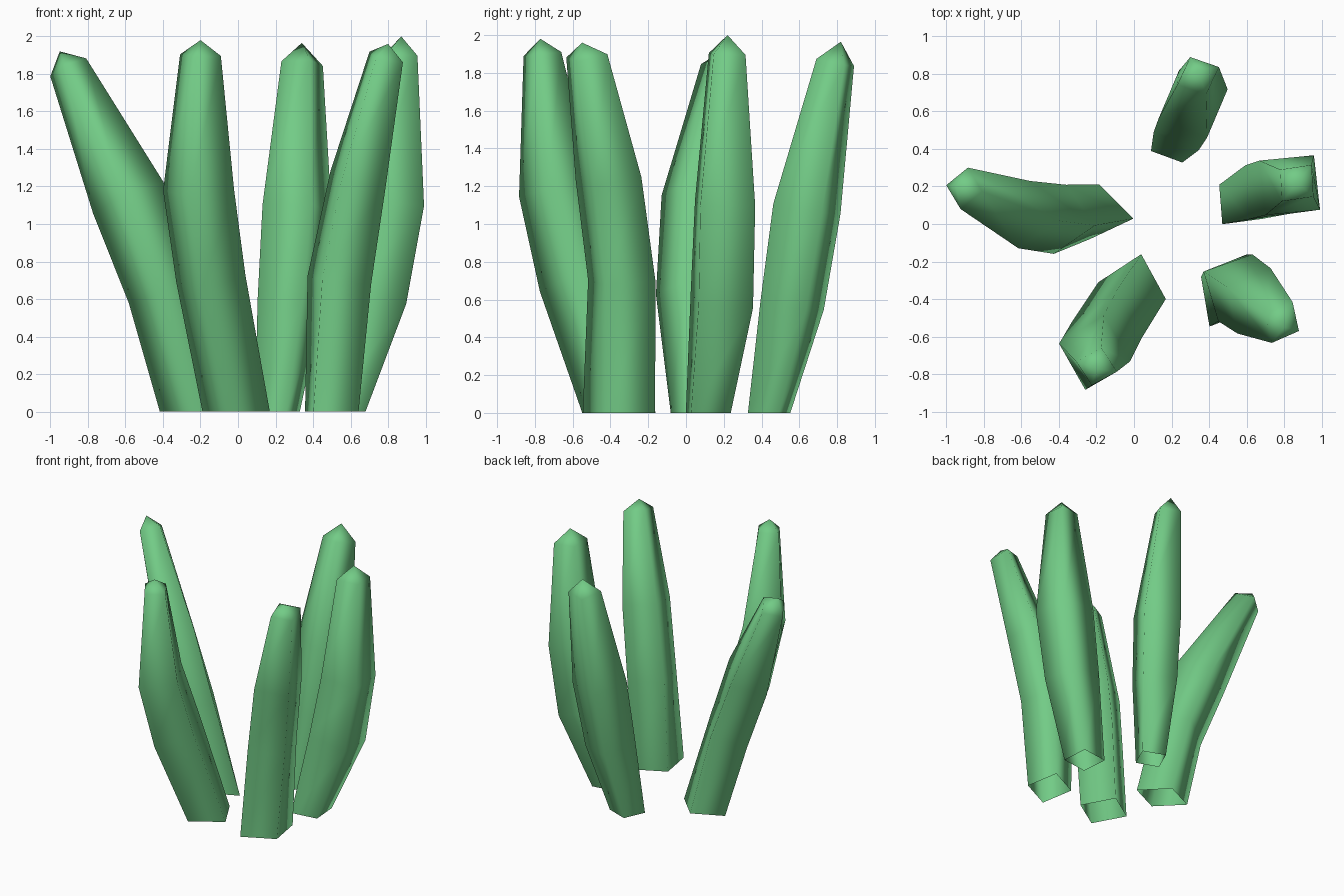
import bpy
from math import cos, sin, radians
from mathutils import Vector

green = bpy.data.materials.new("leaf green")
green.diffuse_color = (0.17, 0.60, 0.24, 1)


def leaf(name, angle, rings, tip):
    """Four-sided bent leaf: rings are (x, y, z, half diagonal 1, half diagonal 2)."""
    centres = [Vector(r[:3]) for r in rings] + [Vector(tip)]
    a = radians(angle)
    d1, d2 = Vector((cos(a), sin(a), 0)), Vector((-sin(a), cos(a), 0))
    verts, faces = [], []
    for i, r in enumerate(rings):
        t = centres[i + 1] - centres[max(i - 1, 0)]
        for off in (d1 * r[3], d2 * r[4], -d1 * r[3], -d2 * r[4]):
            p = centres[i] + off
            if i:  # tilt the ring square to the leaf's path, base stays flat
                p.z -= (off.x * t.x + off.y * t.y) / t.z
            verts.append(p)
    verts.append(centres[-1])
    for i in range(len(rings) - 1):
        for k in range(4):
            n = (k + 1) % 4
            faces.append((4 * i + k, 4 * i + n, 4 * i + 4 + n, 4 * i + 4 + k))
    last = 4 * (len(rings) - 1)
    for k in range(4):  # pointed cap
        faces.append((last + k, last + (k + 1) % 4, len(verts) - 1))
    me = bpy.data.meshes.new(name)
    me.from_pydata(verts, [], faces)
    me.materials.append(green)
    me.shade_smooth()
    ob = bpy.data.objects.new(name, me)
    bpy.context.collection.objects.link(ob)


# left leaf, leaning out the most
leaf("left_leaf", -10,
     [(-0.21, 0.065, 0, 0.21, 0.148), (-0.395, 0.025, 0.64, 0.19, 0.187),
      (-0.585, 0.05, 1.14, 0.19, 0.182), (-0.905, 0.19, 1.835, 0.097, 0.112)],
     (-0.95, 0.2, 1.92))
# front leaf
leaf("front_leaf", -14,
     [(-0.01, -0.355, 0, 0.185, 0.2), (-0.145, -0.565, 0.71, 0.19, 0.215),
      (-0.21, -0.685, 1.18, 0.195, 0.205), (-0.2, -0.76, 1.90, 0.112, 0.103)],
     (-0.2, -0.77, 1.98))
# back leaf
leaf("back_leaf", 23,
     [(0.21, 0.44, 0, 0.13, 0.122), (0.275, 0.562, 0.57, 0.185, 0.182),
      (0.315, 0.64, 1.08, 0.2, 0.193), (0.342, 0.79, 1.855, 0.12, 0.108)],
     (0.34, 0.82, 1.965))
# front right leaf
leaf("front_right_leaf", -27,
     [(0.5, -0.355, 0, 0.16, 0.215), (0.54, -0.34, 0.7, 0.19, 0.2),
      (0.64, -0.41, 1.24, 0.165, 0.195), (0.79, -0.525, 1.89, 0.1, 0.122)],
     (0.8, -0.55, 1.96))
# right leaf
leaf("right_leaf", -39,
     [(0.567, 0.118, 0, 0.145, 0.153), (0.745, 0.19, 0.6, 0.195, 0.212),
      (0.83, 0.207, 1.11, 0.208, 0.205), (0.868, 0.218, 1.9, 0.114, 0.125)],
     (0.87, 0.22, 2.0))
